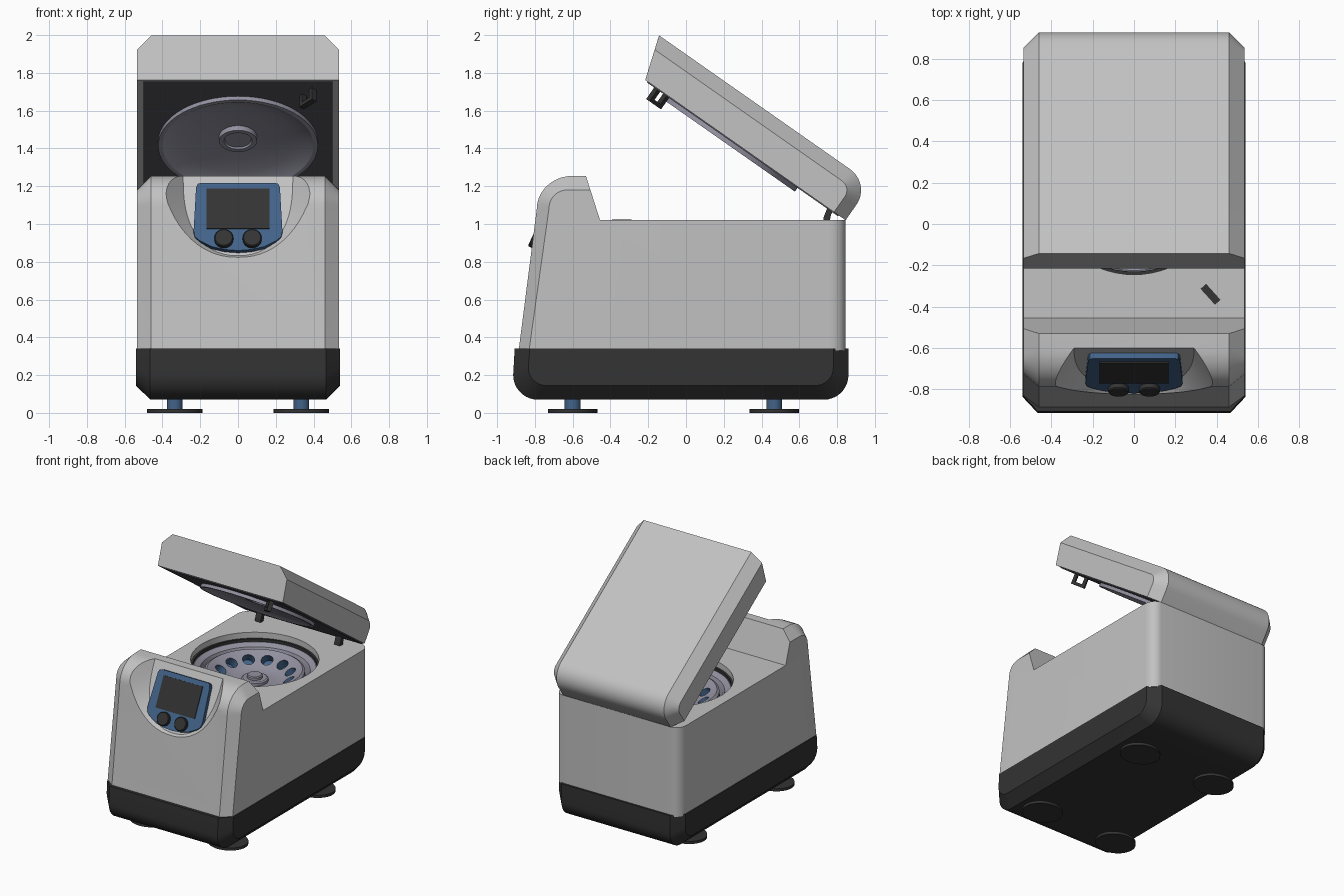
import bpy, bmesh, math
from math import sin, cos, pi, radians
from mathutils import Matrix, Vector

if "Cube" in bpy.data.objects:
    bpy.data.objects.remove(bpy.data.objects["Cube"])


def material(name, rgb):
    m = bpy.data.materials.new(name)
    m.diffuse_color = (*rgb, 1)
    m.use_nodes = True
    m.node_tree.nodes["Principled BSDF"].inputs["Base Color"].default_value = m.diffuse_color
    return m


GREY = material("light grey", (0.54, 0.54, 0.54))
DARK = material("dark charcoal", (0.033, 0.033, 0.033))
BLUE = material("steel blue", (0.055, 0.125, 0.25))
METAL = material("violet grey metal", (0.29, 0.285, 0.35))
LINER = material("dark liner", (0.09, 0.086, 0.105))

# Open lid frame: hinge line at the back, y forward is negative, z is lid thickness
LID = Matrix.Translation((0, 0.845, 1.02)) @ Matrix.Rotation(radians(-35), 4, 'X')
I4 = Matrix()


def finish(name, bm, mats, mtx=I4):
    bmesh.ops.recalc_face_normals(bm, faces=bm.faces)
    me = bpy.data.meshes.new(name)
    bm.to_mesh(me)
    bm.free()
    me.transform(mtx)
    for m in mats:
        me.materials.append(m)
    ob = bpy.data.objects.new(name, me)
    bpy.context.collection.objects.link(ob)
    return ob


def loft(name, rings, mat, mtx=I4, closed=False):
    """Skin equal-length rings; cap the ends, or join last to first."""
    bm = bmesh.new()
    vs = [[bm.verts.new(p) for p in r] for r in rings]
    n = len(rings[0])
    pairs = list(zip(vs, vs[1:])) + ([(vs[-1], vs[0])] if closed else [])
    for a, b in pairs:
        for i in range(n):
            j = (i + 1) % n
            bm.faces.new((a[i], a[j], b[j], b[i]))
    if not closed:
        bm.faces.new(vs[0])
        bm.faces.new(vs[-1])
    return finish(name, bm, [mat], mtx)


def lathe(name, profile, mat, centre=(0, 0), mtx=I4, closed=False, n=64, sy=1):
    rings = [[(centre[0] + r * cos(2 * pi * i / n), centre[1] + sy * r * sin(2 * pi * i / n), z)
              for i in range(n)] for r, z in profile]
    return loft(name, rings, mat, mtx, closed)


def box(name, x, y, z, mat, mtx=I4):
    return loft(name, [[(x[0], y[0], h), (x[1], y[0], h), (x[1], y[1], h), (x[0], y[1], h)]
                       for h in z], mat, mtx)


def cut(ob, cutter):
    mod = ob.modifiers.new("cut", 'BOOLEAN')
    mod.operation, mod.solver, mod.object = 'DIFFERENCE', 'EXACT', cutter
    bpy.context.view_layer.objects.active = ob
    bpy.ops.object.modifier_apply(modifier=mod.name)


def arc(cy, cz, ry, rz, a0, a1, n=9):
    return [(cy + ry * cos(radians(a0 + (a1 - a0) * i / n)),
             cz + rz * sin(radians(a0 + (a1 - a0) * i / n))) for i in range(n + 1)]


def across(name, profile, half, mat, mtx=I4, steps=1):
    """Side profile swept over x; profile(f, b): f = edge chamfer, b = rounded back inset."""
    angles = [pi / 2 * i / steps for i in range(steps + 1)]
    side = [(half - 0.075 + 0.075 * sin(a), sin(a), 1 - cos(a)) for a in angles]
    stations = [(-x, f, b) for x, f, b in reversed(side)] + side
    return loft(name, [[(x, y, z) for y, z in profile(f, b)] for x, f, b in stations], mat, mtx)


# Dark base tray
def base_profile(f, b):
    r = 0.13 - 0.035 * f
    y0, y1, z0 = -0.915 + 0.08 * f, 0.86 - 0.08 * f, 0.07 + 0.075 * f
    return ([(y0 + 0.008, 0.34)] + arc(y0 + r, z0 + r, r, r, 180, 270)
            + arc(y1 - r, z0 + r, r, r, 270, 360) + [(y1, 0.34)])


across("base", base_profile, 0.54, DARK)


# Main housing with raised front
def body_profile(f, b):
    back = 0.845 - 0.085 * b
    return ([(-0.886 + 0.055 * f, 0.33)]
            + arc(-0.60 - 0.03 * f, 1.08 + 0.005 * f, 0.19 - 0.095 * f, 0.175 - 0.08 * f, 180, 90)
            + [(-0.53 + 0.024 * f, 1.255 - 0.075 * f), (-0.455, 1.02), (back, 1.02), (back, 0.33)])


body = across("housing", body_profile, 0.535, GREY, steps=7)
HOLE = (0, 0.205)
well = lathe("well_cutter", [(0.45, 0.7), (0.45, 1.2)], GREY, HOLE)
cut(body, well)


# Flared recess for the control panel, on a plane leaning back
def plane_y(z):
    return -0.60 - (1.255 - z) * 0.47


def recess_ring(kx, kz, dy):
    half = []
    for i in range(15):
        a = pi / 2 * i / 14
        half.append((0.35 * max(cos(a), 0) ** 0.9, 1.25 - 0.425 * sin(a) ** 0.77))
    pts = [(0.35, 1.42)] + half[:-1] + [(0, half[-1][1])]
    pts += [(-x, z) for x, z in reversed(pts[:-1])]
    return [(x * kx, plane_y(h) - dy, h) for x, z in pts for h in [1.3 - (1.3 - z) * kz]]


scoop = loft("scoop_cutter", [recess_ring(0.83, 0.985, 0), recess_ring(1.34, 1.2, 0.24)], GREY)
cut(body, scoop)

# Control panel, screen and knobs
NORMAL = Vector((0, -1, 0.47)).normalized()


def plate(name, pts, n0, n1, mat):
    return loft(name, [[Vector((x, plane_y(z), z)) + NORMAL * n for x, z in pts]
                       for n in (n0, n1)], mat)


right = [(0.195, 1.205), (0.213, 1.2), (0.222, 1.18), (0.235, 0.95), (0.228, 0.92), (0.205, 0.9),
         (0.14, 0.868), (0.07, 0.852), (0, 0.847)]
plate("control_panel", right + [(-x, z) for x, z in reversed(right[:-1])], -0.01, 0.03, BLUE)
plate("screen", [(-0.167, 0.96), (0.167, 0.96), (0.167, 1.172), (-0.167, 1.172)], 0.029, 0.036, DARK)
for sx, side in ((-1, "left"), (1, "right")):
    m = Matrix.Translation((sx * 0.075, plane_y(0.905), 0.905)) @ \
        NORMAL.to_track_quat('Z', 'Y').to_matrix().to_4x4()
    lathe("knob_" + side, [(0.05, 0.029), (0.05, 0.052), (0.045, 0.057)], DARK, mtx=m, n=32)

# Chamber seal, bowl, rotor with tube pockets, hub
lathe("chamber_seal", [(0.452, 0.95), (0.435, 0.95), (0.435, 0.975), (0.452, 0.975)], DARK, HOLE,
      closed=True)
lathe("chamber_bowl", [(0.001, 0.71), (0.449, 0.71), (0.449, 0.95), (0.43, 0.955), (0.39, 0.935),
                       (0.375, 0.90), (0.37, 0.76), (0.001, 0.76)], METAL, HOLE)
rotor = lathe("rotor", [(0.001, 0.78), (0.335, 0.78), (0.355, 0.90), (0.352, 0.935), (0.335, 0.945),
                        (0.32, 0.94), (0.19, 0.865), (0.13, 0.855), (0.001, 0.855)], METAL, HOLE)
rotor.data.materials.append(BLUE)
bm = bmesh.new()
for i in range(12):
    m = Matrix.Translation((*HOLE, 0)) @ Matrix.Rotation(radians(15 + 30 * i), 4, 'Z') @ \
        Matrix.Translation((0.253, 0, 0.902)) @ Matrix.Rotation(radians(-30), 4, 'Y')
    bmesh.ops.create_cone(bm, cap_ends=True, segments=20, radius1=0.043, radius2=0.043,
                          depth=0.13, matrix=m)
for f in bm.faces:
    f.material_index = 1
pockets = finish("pocket_cutter", bm, [METAL, BLUE])
cut(rotor, pockets)
lathe("rotor_hub", [(0.095, 0.85), (0.095, 0.875), (0.085, 0.882), (0.055, 0.882), (0.055, 0.90),
                    (0.048, 0.906)], METAL, HOLE, n=40)


# Open lid with liner and dished cover
def lid_profile(f, b):
    r = 0.135 - 0.075 * f
    return ([(-0.075 * f, 0)] + arc(-0.135, 0.1, r, r, 0, 90)
            + [(-1.37 + 0.024 * f, 0.235 - 0.075 * f), (-1.295, 0)])


lid = across("lid", lid_profile, 0.535, GREY, LID)
liner = box("lid_liner", (-0.5, 0.5), (-1.28, -0.045), (-0.006, 0.002), LINER, LID)
dish = lathe("dish_cutter", [(0.406, -0.1), (0.406, 0.065)], GREY, (0, -0.73), LID)
cut(lid, dish)
cut(liner, dish)
lathe("lid_dish", [(0.001, 0.06), (0.404, 0.06), (0.404, -0.001), (0.423, -0.001), (0.423, -0.03),
                   (0.40, -0.03), (0.37, -0.012), (0.30, 0.008), (0.2, 0.022), (0.1, 0.03),
                   (0.1, 0.0), (0.075, 0.0), (0.07, 0.01), (0.001, 0.01)], METAL, (0, -0.73), LID)

# Latch loop on the lid, matching slot on the housing
turn = Matrix.Rotation(radians(-48), 4, 'Z')
latch = LID @ Matrix.Translation((0.37, -1.185, 0)) @ turn
for s, nm in ((-1, "a"), (1, "b")):
    box("latch_leg_" + nm, sorted((s * 0.027, s * 0.05)), (-0.016, 0.016), (-0.075, 0), DARK, latch)
box("latch_bar", (-0.05, 0.05), (-0.016, 0.016), (-0.08, -0.058), DARK, latch)
box("latch_slot", (-0.052, 0.052), (-0.018, 0.018), (1.015, 1.023), DARK,
    Matrix.Translation((0.37, -0.34, 0)) @ turn)

# Hinge arms, feet
for sx, side in ((-1, "left"), (1, "right")):
    arm = [[(sx * x, y, z) for y, z in ((0.725, 1.0), (0.728, 1.035), (0.742, 1.07), (0.76, 1.11),
                                        (0.79, 1.09), (0.768, 1.05), (0.758, 1.0))]
           for x in (0.315, 0.365)]
    loft("hinge_arm_" + side, arm, DARK)
    for y, end in ((-0.6, "front"), (0.467, "back")):
        tag = end + "_" + side
        lathe("foot_stem_" + tag, [(0.042, 0.015), (0.042, 0.08)], BLUE, (sx * 0.335, y), n=28)
        lathe("foot_pad_" + tag, [(0.148, 0), (0.148, 0.02)], DARK, (sx * 0.335, y), n=48, sy=0.88)

for c in (well, scoop, pockets, dish):
    bpy.data.objects.remove(c, do_unlink=True)
for ob in bpy.data.objects:
    ob.select_set(True)
bpy.context.view_layer.objects.active = body
bpy.ops.object.shade_smooth_by_angle(angle=radians(30))
